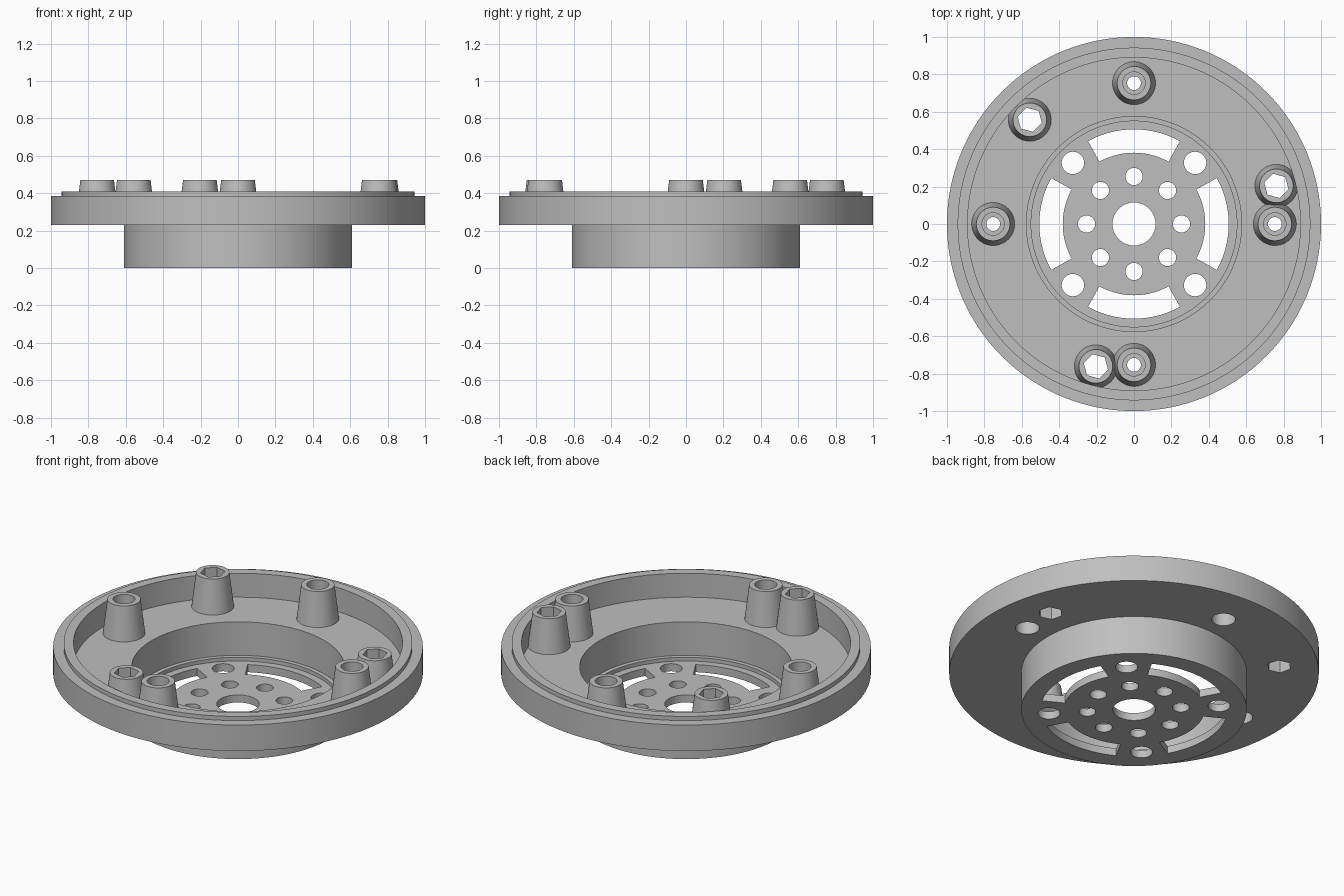
import bpy, bmesh
from math import radians, cos, sin, tau, hypot, atan2

if "Cube" in bpy.data.objects:
    bpy.data.objects.remove(bpy.data.objects["Cube"])

grey = bpy.data.materials.new("plain grey")
grey.use_nodes = True
GREY = (0.52, 0.52, 0.52, 1)
grey.diffuse_color = GREY
grey.node_tree.nodes["Principled BSDF"].inputs["Base Color"].default_value = GREY


def lathe(bm, profile, steps, at=(0, 0), start=0.0, sweep=tau, closed=True):
    """Turn an (r, z) profile about a vertical axis at a point."""
    full = abs(sweep - tau) < 1e-6
    rings = []
    for i in range(steps if full else steps + 1):
        a = start + sweep * i / steps
        rings.append([bm.verts.new((at[0] + r * cos(a), at[1] + r * sin(a), z))
                      for r, z in profile])
    n = len(profile)
    for i in range(steps):
        p, q = rings[i], rings[(i + 1) % len(rings)]
        for j in range(n if closed else n - 1):
            k = (j + 1) % n
            bm.faces.new((p[j], q[j], q[k], p[k]))
    if not full:
        bm.faces.new(rings[0])
        bm.faces.new(rings[-1])


def plug(bm, radius, z0, z1, steps, at, start=0.0):
    lathe(bm, [(0, z0), (radius, z0), (radius, z1), (0, z1)], steps, at, start, closed=False)


def finish(bm, name):
    bmesh.ops.remove_doubles(bm, verts=bm.verts[:], dist=1e-5)
    bmesh.ops.recalc_face_normals(bm, faces=bm.faces[:])
    mesh = bpy.data.meshes.new(name)
    bm.to_mesh(mesh)
    bm.free()
    mesh.materials.append(grey)
    obj = bpy.data.objects.new(name, mesh)
    bpy.context.collection.objects.link(obj)
    return obj


def combine(target, tool, operation):
    """Apply a boolean and drop the tool object."""
    mod = target.modifiers.new(operation.lower(), "BOOLEAN")
    mod.operation, mod.solver, mod.object = operation, "EXACT", tool
    bpy.context.view_layer.objects.active = target
    bpy.ops.object.modifier_apply(modifier=mod.name)
    bpy.data.objects.remove(tool)


def polar(radius, degrees):
    return radius * cos(radians(degrees)), radius * sin(radians(degrees))


# Flanged dish with a sunken hub and central bore
bm = bmesh.new()
lathe(bm, [(.115, 0), (.61, 0), (.61, .23), (1, .23), (1, .385), (.943, .385),
           (.943, .41), (.89, .41), (.89, .267), (.575, .267), (.575, .067),
           (.55, .067), (.55, .045), (.115, .045)], 128)
housing = finish(bm, "flanged_housing")

# Tapered posts: four for screws, three for nuts
screw_posts = [polar(.753, a) for a in (0, 90, 180, 270)]
nut_posts = [polar(.788, a) for a in (15, 135, 255)]
for spot in screw_posts + nut_posts:
    bm = bmesh.new()
    lathe(bm, [(0, .25), (.117, .25), (.09, .47), (0, .47)], 48, spot, closed=False)
    combine(housing, finish(bm, "post"), "UNION")

# Every hole and slot, gathered in one cutter
bm = bmesh.new()
for spot in screw_posts:
    lathe(bm, [(0, .1), (.065, .1), (.065, .33), (.037, .33), (.037, .37),
               (.06, .37), (.06, .6), (0, .6)], 36, spot, closed=False)
for spot in nut_posts:
    plug(bm, .067, .1, .6, 6, spot, radians(45))
for i in range(8):
    plug(bm, .046, -.1, .2, 32, polar(.254, 45 * i))
for i in range(4):
    plug(bm, .06, -.1, .2, 32, polar(.462, 45 + 90 * i))
    lathe(bm, [(.381, -.1), (.506, -.1), (.506, .2), (.381, .2)], 20,
          start=radians(90 * i - 29), sweep=radians(58))
combine(housing, finish(bm, "hole_cutter"), "DIFFERENCE")

# Smooth walls, crisp edges
for other in bpy.context.selected_objects:
    other.select_set(False)
housing.select_set(True)
bpy.context.view_layer.objects.active = housing
bpy.ops.object.shade_smooth_by_angle(angle=radians(30))
